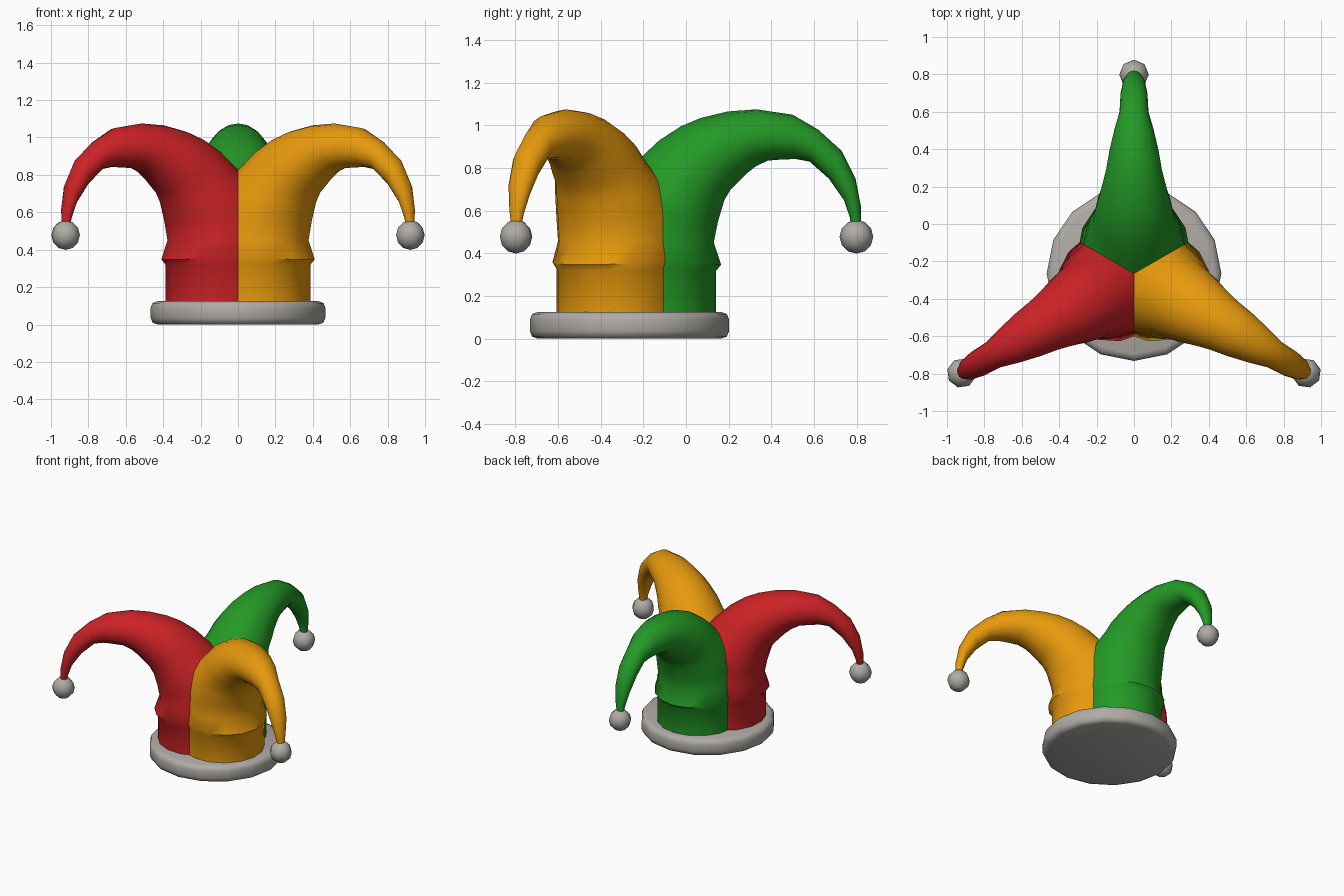
import bpy, bmesh
from math import sin, cos, pi, radians
from mathutils import Vector, Matrix

if "Cube" in bpy.data.objects:
    bpy.data.objects.remove(bpy.data.objects["Cube"])

CENTRE = Vector((0, -0.265, 0))


def material(name, rgb):
    m = bpy.data.materials.new(name)
    m.diffuse_color = (*rgb, 1)
    m.use_nodes = True
    m.node_tree.nodes["Principled BSDF"].inputs["Base Color"].default_value = m.diffuse_color
    return m


RED = material("red", (0.60, 0.016, 0.019))
ORANGE = material("orange", (0.80, 0.32, 0.004))
GREEN = material("green", (0.017, 0.32, 0.019))
GREY = material("light_grey", (0.43, 0.41, 0.38))


def finish(bm, name, mat, angle=50):
    bmesh.ops.recalc_face_normals(bm, faces=bm.faces[:])
    mesh = bpy.data.meshes.new(name)
    bm.to_mesh(mesh)
    bm.free()
    ob = bpy.data.objects.new(name, mesh)
    bpy.context.collection.objects.link(ob)
    mesh.materials.append(mat)
    bpy.ops.object.select_all(action='DESELECT')
    ob.select_set(True)
    bpy.context.view_layer.objects.active = ob
    bpy.ops.object.shade_smooth_by_angle(angle=radians(angle))
    return ob


def loft(bm, rings):
    """Skin a list of point rings and cap both ends."""
    loops = [[bm.verts.new(p) for p in ring] for ring in rings]
    n = len(loops[0])
    for a, b in zip(loops, loops[1:]):
        for i in range(n):
            j = (i + 1) % n
            bm.faces.new((a[i], a[j], b[j], b[i]))
    bm.faces.new(loops[0])
    bm.faces.new(loops[-1])


# Brim: rounded disc
bm = bmesh.new()
profile = [(0.43, 0.0), (0.457, 0.01), (0.467, 0.035), (0.467, 0.09),
           (0.457, 0.115), (0.43, 0.125)]
loft(bm, [[CENTRE + Vector((r * cos(2 * pi * i / 16), r * sin(2 * pi * i / 16), z))
           for i in range(16)] for r, z in profile])
finish(bm, "brim", GREY)

# Horn outline: (under side r, z, upper side r, z) for each ring
HORN = [(0.405, 0.10, -0.165, 0.10), (0.405, 0.335, -0.165, 0.335),
        (0.430, 0.365, -0.165, 0.365), (0.395, 0.45, -0.165, 0.47),
        (0.415, 0.55, -0.13, 0.60), (0.445, 0.65, -0.05, 0.755),
        (0.475, 0.70, 0.065, 0.86), (0.515, 0.74, 0.14, 0.93),
        (0.55, 0.775, 0.24, 0.995), (0.595, 0.81, 0.335, 1.035),
        (0.65, 0.835, 0.46, 1.065), (0.715, 0.84, 0.595, 1.075),
        (0.78, 0.842, 0.765, 1.05), (0.845, 0.83, 0.885, 0.98),
        (0.935, 0.75, 0.995, 0.88), (1.005, 0.65, 1.06, 0.75),
        (1.033, 0.57, 1.085, 0.62), (1.04, 0.52, 1.085, 0.52)]
SIDES = 16


def horn(name, mat, angle):
    rings = []
    for k, (r0, z0, r1, z1) in enumerate(HORN):
        under, upper = Vector((r0, 0, z0)), Vector((r1, 0, z1))
        mid, half = (under + upper) / 2, (under - upper) / 2
        ring = []
        for i in range(SIDES):
            a = 2 * pi * i / SIDES
            p = mid + half * cos(a) + Vector((0, half.length * sin(a), 0))
            if k in (1, 2):          # wavy cloth fold
                p.z -= 0.018 * cos(a)
            ring.append(p)
        rings.append(ring)
    bm = bmesh.new()
    loft(bm, rings)
    # trim to a third of the crown so neighbours meet along straight seams
    for s in (1, -1):
        bmesh.ops.bisect_plane(bm, geom=bm.verts[:] + bm.edges[:] + bm.faces[:],
                               plane_co=(0, 0, 0),
                               plane_no=(-sin(pi / 3), s * cos(pi / 3), 0),
                               clear_outer=True)
    place = Matrix.Translation(CENTRE) @ Matrix.Rotation(radians(angle), 4, 'Z')
    bm.transform(place)
    finish(bm, name + "_horn", mat)

    # Bell at the tip
    bm = bmesh.new()
    bmesh.ops.create_uvsphere(bm, u_segments=8, v_segments=6, radius=0.079)
    bm.transform(place @ Matrix.Translation((1.064, 0, 0.478)))
    finish(bm, name + "_bell", GREY, 60)


for name, mat, angle in (("green", GREEN, 90), ("red", RED, 210), ("orange", ORANGE, 330)):
    horn(name, mat, angle)
